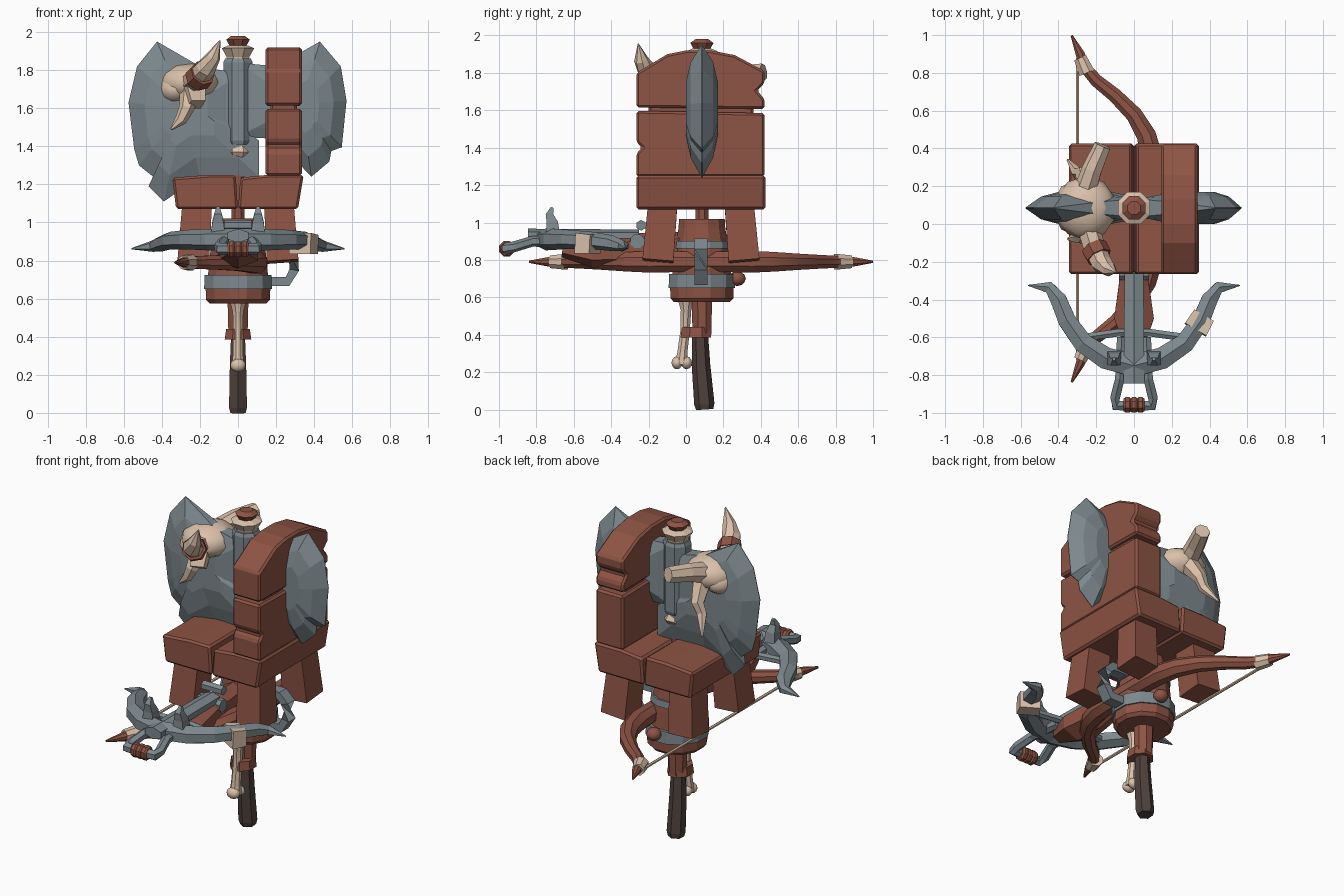
import bpy, bmesh, math
from mathutils import Vector

def material(name, rgb):
    m = bpy.data.materials.new(name)
    m.diffuse_color = (*rgb, 1)
    return m

RED = material("red wood", (0.27, 0.088, 0.058))
STEEL = material("blue grey steel", (0.205, 0.25, 0.27))
BONE = material("bone", (0.70, 0.53, 0.40))
DARK = material("dark wood", (0.075, 0.052, 0.045))
CY = 0.085   # y of the central shaft

def finish(name, bm, mat, smooth=0, bevel=0):
    bmesh.ops.recalc_face_normals(bm, faces=bm.faces)
    me = bpy.data.meshes.new(name)
    bm.to_mesh(me)
    bm.free()
    me.materials.append(mat)
    if smooth:
        me.polygons.foreach_set("use_smooth", [True] * len(me.polygons))
        me.set_sharp_from_angle(angle=math.radians(smooth))
    ob = bpy.data.objects.new(name, me)
    bpy.context.collection.objects.link(ob)
    if bevel:
        b = ob.modifiers.new("bevel", 'BEVEL')
        b.width, b.segments = bevel, 1
    return ob

def loft(name, pts, sizes, mat, n=8, up=(0, 0, 1), smooth=0):
    """Sweep an n-sided section; sizes are half widths (r or (side, up))."""
    bm, rings = bmesh.new(), []
    pts, up = [Vector(p) for p in pts], Vector(up)
    k = 1 / math.cos(math.pi / n)
    for i, p in enumerate(pts):
        t = (pts[min(i + 1, len(pts) - 1)] - pts[max(i - 1, 0)]).normalized()
        s = t.cross(up).normalized()
        v = s.cross(t)
        a, b = sizes[i] if isinstance(sizes[i], tuple) else (sizes[i], sizes[i])
        angs = [2 * math.pi * (j + 0.5) / n for j in range(n)]
        rings.append([bm.verts.new(p + s * a * k * math.cos(g) + v * b * k * math.sin(g)) for g in angs])
    for r, q in zip(rings, rings[1:]):
        for j in range(n):
            bm.faces.new((r[j], r[(j + 1) % n], q[(j + 1) % n], q[j]))
    bm.faces.new(rings[0])
    bm.faces.new(rings[-1])
    return finish(name, bm, mat, smooth)

def column(name, levels, mat, n=8, y=CY, smooth=0):
    """Upright round part from (z, radius) levels."""
    return loft(name, [(0, y, z) for z, r in levels], [r for z, r in levels], mat, n, (0, 1, 0), smooth)

def prism(name, prof, axis, lo, hi, mat, bevel=0.012):
    """Extrude a 2D profile along x (profile yz) or y (profile xz)."""
    bm = bmesh.new()
    put = (lambda a, b, d: (d, a, b)) if axis == 'x' else (lambda a, b, d: (a, d, b))
    f = bm.faces.new([bm.verts.new(put(a, b, lo)) for a, b in prof])
    r = bmesh.ops.extrude_face_region(bm, geom=[f])
    move = Vector(put(0, 0, hi - lo))
    bmesh.ops.translate(bm, vec=move, verts=[v for v in r["geom"] if isinstance(v, bmesh.types.BMVert)])
    return finish(name, bm, mat, 0, bevel)

def blade(name, outline, c):
    """Axe blade: sharp outline (x, z, half thickness) rising to a thick middle."""
    bm = bmesh.new()
    edge = [[bm.verts.new((x, CY + s * max(t, 0.002), z)) for x, z, t in outline] for s in (-1, 1)]
    m = len(outline)
    for j in range(m):
        bm.faces.new((edge[0][j], edge[0][(j + 1) % m], edge[1][(j + 1) % m], edge[1][j]))
    for side, s in zip(edge, (-1, 1)):
        last = side
        for f, h in ((0.72, 0.06), (0.4, 0.085)):
            ring = [bm.verts.new((c[0] + (x - c[0]) * f, CY + s * h, c[1] + (z - c[1]) * f)) for x, z, t in outline]
            for j in range(m):
                bm.faces.new((last[j], last[(j + 1) % m], ring[(j + 1) % m], ring[j]))
            last = ring
        bm.faces.new(last)
    return finish(name, bm, STEEL)

def ball(name, loc, scale, mat, smooth=60):
    bm = bmesh.new()
    bmesh.ops.create_icosphere(bm, subdivisions=2, radius=1)
    for v in bm.verts:
        v.co = Vector(loc) + Vector([a * b for a, b in zip(v.co, scale)])
    return finish(name, bm, mat, smooth)

# Handle with leather sleeve and a strapped bone
loft("grip", [(0, 0.1, 0), (0, 0.098, 0.03), (0, 0.08, 0.24), (0, 0.075, 0.42)],
     [0.04, 0.047, 0.043, 0.036], DARK, 6, (0, 1, 0))
column("grip_sleeve", [(0.4, 0.05), (0.6, 0.055)], RED, 8, 0.085)
loft("grip_wrap", [(0, 0.053, 0.385), (0, 0.053, 0.44)], [(0.07, 0.082), (0.062, 0.075)], RED, 8, (0, 1, 0))
loft("strapped_bone", [(0, -0.025, 0.24), (0, -0.02, 0.3), (0, -0.005, 0.42), (0, 0, 0.53), (0, 0, 0.575)],
     [0.035, 0.027, 0.025, 0.028, 0.04], BONE, 8, (0, 1, 0), 40)
for y in (-0.048, 0.003):
    ball("bone_knuckle", (0, y, 0.25), (0.042, 0.03, 0.035), BONE)

# Tankard
column("tankard_base", [(0.575, 0.15), (0.595, 0.168), (0.66, 0.17)], RED, 12)
column("tankard_lower_hoop", [(0.65, 0.178), (0.725, 0.175)], STEEL, 12)
column("tankard_body", [(0.7, 0.16), (0.85, 0.145), (0.97, 0.125), (1.02, 0.122)], RED, 12)
column("tankard_upper_hoop", [(0.86, 0.152), (0.9, 0.147)], STEEL, 12)
loft("tankard_handle", [(0.15, 0.08, 0.69), (0.26, 0.08, 0.69), (0.295, 0.08, 0.75), (0.29, 0.08, 0.85),
     (0.25, 0.08, 0.89), (0.12, 0.08, 0.89)], [(0.035, 0.025)] * 6, STEEL, 4, (0.02, 0, 1))
ball("tankard_stud", (0.03, 0.275, 0.7), (0.045, 0.045, 0.04), RED)
column("shaft", [(0.95, 0.035), (1.5, 0.035)], RED)

# Chair: seat planks, legs and back planks
prism("seat_plank_left", [(-0.325, 1.07), (0, 1.07), (-0.002, 1.09), (-0.012, 1.25), (-0.155, 1.25), (-0.345, 1.235)],
      'y', -0.265, 0.425, RED)
prism("seat_plank_right", [(0.315, 1.07), (0, 1.07), (0.002, 1.09), (0.012, 1.235), (0.155, 1.25), (0.345, 1.25)],
      'y', -0.265, 0.425, RED)
for sx in (-1, 1):
    for sy in (-1, 1):
        loft("chair_leg", [(sx * 0.215, 0.08 + sy * 0.205, 1.09), (sx * 0.235, 0.08 + sy * 0.23, 0.795)],
             [0.078, 0.083], RED, 4, (0, 1, 0))
prism("back_plank_lower", [(-0.265, 1.245), (0.42, 1.245), (0.42, 1.585), (-0.265, 1.597), (-0.265, 1.43),
      (-0.235, 1.4), (-0.265, 1.37)], 'x', 0.145, 0.335, RED)
prism("back_plank_upper", [(-0.265, 1.615), (0.42, 1.607), (0.42, 1.66), (0.38, 1.705), (0.42, 1.745), (0.42, 1.81),
      (0.26, 1.895), (0.13, 1.92), (0, 1.92), (-0.1, 1.9), (-0.265, 1.8)], 'x', 0.145, 0.335, RED)
prism("back_batten", [(-0.2, 1.25), (0.36, 1.25), (0.36, 1.78), (-0.2, 1.78)], 'x', 0.17, 0.31, RED)

# Double axe
blade("axe_blade_left", [(-0.425, 1.95, 0), (-0.53, 1.82, 0), (-0.575, 1.63, 0), (-0.545, 1.385, 0), (-0.52, 1.3, 0),
      (-0.445, 1.24, 0), (-0.47, 1.19, 0), (-0.39, 1.11, 0), (-0.2, 1.24, 0.02), (0.11, 1.24, 0.04), (0.11, 1.43, 0.04),
      (0.02, 1.5, 0.05), (0.02, 1.78, 0.05), (-0.2, 1.82, 0.03)], (-0.28, 1.6))
blade("axe_blade_right", [(0.43, 1.95, 0), (0.54, 1.82, 0), (0.57, 1.64, 0), (0.545, 1.395, 0), (0.49, 1.375, 0),
      (0.48, 1.32, 0), (0.385, 1.24, 0), (0.3, 1.33, 0.01), (0.18, 1.44, 0.03), (0, 1.45, 0.05), (0, 1.84, 0.05),
      (0.2, 1.82, 0.03)], (0.33, 1.62))
column("axe_socket", [(1.41, 0.07), (1.43, 0.077), (1.84, 0.077), (1.86, 0.068)], STEEL)
column("socket_lower_fur", [(1.34, 0.055), (1.37, 0.075), (1.415, 0.05)], BONE)
column("socket_upper_fur", [(1.83, 0.055), (1.87, 0.06), (1.915, 0.085), (1.93, 0.05)], BONE)
column("shaft_cap", [(1.9, 0.04), (1.93, 0.045), (1.96, 0.062), (1.98, 0.035)], RED)

# Skull split by the left blade
ball("skull", (-0.255, 0.085, 1.735), (0.165, 0.17, 0.105), BONE)
ball("skull_brow", (-0.33, 0.085, 1.7), (0.095, 0.14, 0.085), BONE)
loft("cheek_bone", [(-0.24, -0.03, 1.71), (-0.22, -0.08, 1.62)], [0.055, 0.04], BONE, 4)
loft("broken_horn", [(-0.25, 0.2, 1.76), (-0.22, 0.29, 1.785), (-0.165, 0.415, 1.805)],
     [0.055, 0.05, 0.042], BONE, 7)
loft("whole_horn", [(-0.25, 0, 1.73), (-0.21, -0.13, 1.76), (-0.17, -0.21, 1.81), (-0.13, -0.24, 1.87), (-0.095, -0.255, 1.955)],
     [0.055, 0.055, 0.05, 0.035, 0.003], BONE, 7)
loft("horn_band", [(-0.212, -0.125, 1.755), (-0.185, -0.175, 1.785)], [0.066, 0.063], RED, 7)
for y0, y1, y2, z in ((0.2, 0.27, 0.34, 1.44), (-0.02, -0.07, -0.08, 1.49)):
    loft("tusk", [(-0.25, y0, 1.7), (-0.27, y1, 1.6), (-0.3, y1, 1.54), (-0.35, y2, z)],
         [0.05, 0.035, 0.028, 0.006], BONE, 6, (1, 0, 0))

# Bow lying through the tankard, with wraps and string
half = [(-0.33, 0.998, 0.006), (-0.285, 0.9, 0.024), (-0.26, 0.83, 0.03), (-0.2, 0.76, 0.034), (-0.1, 0.68, 0.038),
        (0, 0.58, 0.044), (0.065, 0.47, 0.052), (0.095, 0.35, 0.058), (0.1, 0.2, 0.055)]
path = half + [(x, 0.16 - y, r) for x, y, r in reversed(half)]
loft("bow", [(x, y, 0.79) for x, y, r in path], [r for x, y, r in path], RED, 8, smooth=35)
for s in (-1, 1):
    loft("bow_wrap", [(-0.285, 0.08 + s * 0.8, 0.79), (-0.25, 0.08 + s * 0.72, 0.79)], [0.034, 0.042], BONE)
loft("bow_string", [(-0.3, -0.72, 0.79), (-0.3, 0.88, 0.79)], [0.008, 0.008], BONE, 6)

# Crossbow: steel limbs, rail, spikes and stirrup on a wooden stock
arm = [(0.15, -0.71, 0.91, 0.058), (0.27, -0.63, 0.91, 0.052), (0.355, -0.51, 0.905, 0.047), (0.4, -0.4, 0.89, 0.043),
       (0.45, -0.335, 0.875, 0.03), (0.56, -0.325, 0.862, 0.003)]
path = [(-x, y, z, w) for x, y, z, w in reversed(arm)] + [(0, -0.75, 0.91, 0.06)] + arm
loft("crossbow_limbs", [p[:3] for p in path], [(p[3], p[3] * 0.85) for p in path], STEEL, 6)
loft("limb_wrap", [(0.325, -0.56, 0.89), (0.37, -0.485, 0.885)], [(0.066, 0.055), (0.06, 0.05)], BONE, 4)
loft("crossbow_rail", [(0, -0.845, 0.93), (0, -0.25, 0.93)], [(0.055, 0.032), (0.05, 0.028)], STEEL, 6)
loft("crossbow_stock", [(0, -0.66, 0.86), (0, -0.5, 0.84), (0, -0.32, 0.85), (0, -0.02, 0.88)],
     [(0.05, 0.04), (0.105, 0.07), (0.08, 0.08), (0.06, 0.06)], RED, 6)
loft("crossbow_nut", [(-0.08, -0.26, 0.9), (0.08, -0.26, 0.9)], [0.037, 0.037], STEEL, 8)
loft("nut_bridge", [(-0.07, -0.24, 0.985), (0.07, -0.24, 0.985)], [0.025, 0.025], STEEL, 6)
loft("crossbow_string", [(-0.33, -0.61, 0.9), (-0.08, -0.575, 0.9), (0.08, -0.575, 0.9), (0.33, -0.61, 0.9)],
     [0.02] * 4, STEEL, 6)
for s in (-1, 1):
    loft("limb_spike", [(s * 0.105, -0.71, 0.92), (s * 0.105, -0.715, 1.0), (s * 0.105, -0.73, 1.045), (s * 0.105, -0.715, 1.08)],
         [0.04, 0.03, 0.02, 0.008], STEEL, 4, (0, 1, 0))
    loft("stirrup_side", [(s * 0.065, -0.6, 0.89), (s * 0.075, -0.82, 0.9), (s * 0.1, -0.92, 0.87), (s * 0.095, -0.96, 0.86),
         (s * 0.04, -0.962, 0.86)], [0.025, 0.025, 0.025, 0.028, 0.026], STEEL, 6)
for x in (-0.035, 0, 0.035):
    loft("stirrup_grip", [(x - 0.02, -0.958, 0.86), (x - 0.01, -0.958, 0.86), (x + 0.01, -0.958, 0.86), (x + 0.02, -0.958, 0.86)],
         [0.033, 0.041, 0.041, 0.033], RED, 8)
